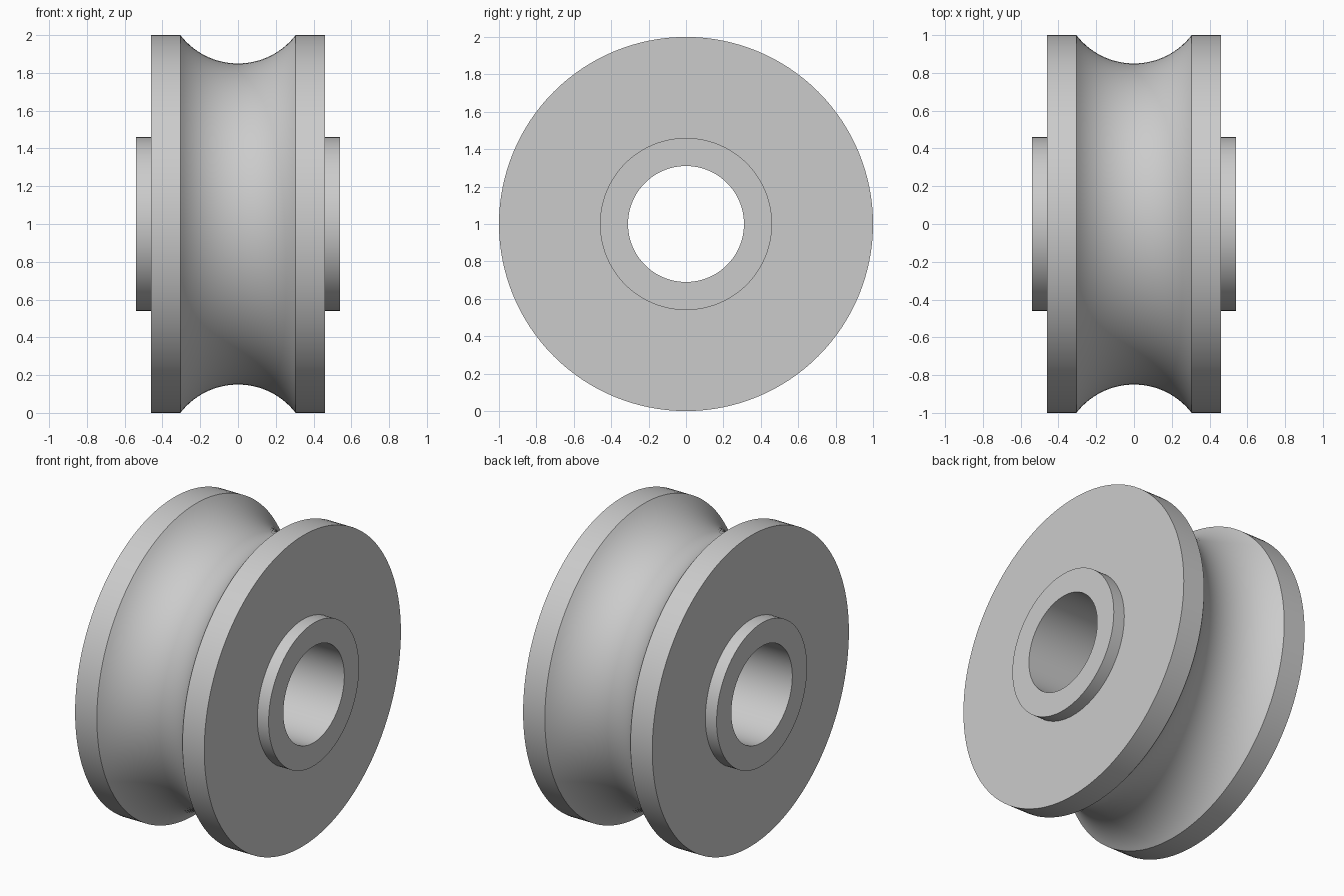
import bpy
import bmesh
import math
from mathutils import Vector, Matrix

if "Cube" in bpy.data.objects:
    bpy.data.objects.remove(bpy.data.objects["Cube"], do_unlink=True)

SEGMENTS = 128
ARC_STEPS = 32
RIM, HUB, BORE = 1.0, 0.46, 0.31          # radii
HUB_X, RIM_X, GROOVE_X = 0.54, 0.46, 0.305  # half widths
DEPTH = 0.15                               # groove depth

# Plain grey metal
grey = bpy.data.materials.new("light grey")
grey.use_nodes = True
colour = (0.6, 0.6, 0.6, 1)
grey.diffuse_color = colour
grey.node_tree.nodes["Principled BSDF"].inputs["Base Color"].default_value = colour

# Half cross-section as (x, radius), with a circular arc for the groove
arc_radius = (GROOVE_X ** 2 + DEPTH ** 2) / (2 * DEPTH)
arc_centre = RIM - DEPTH + arc_radius
half_angle = math.asin(GROOVE_X / arc_radius)
groove = []
for i in range(ARC_STEPS + 1):
    a = half_angle * (2 * i / ARC_STEPS - 1)
    groove.append((arc_radius * math.sin(a), arc_centre - arc_radius * math.cos(a)))
side = [(HUB_X, BORE), (HUB_X, HUB), (RIM_X, HUB), (RIM_X, RIM)]
profile = [(-x, r) for x, r in side] + groove + side[::-1]

# Revolve the closed section around the x axis
bm = bmesh.new()
verts = [bm.verts.new((x, 0, r)) for x, r in profile]
edges = [bm.edges.new((v, verts[(i + 1) % len(verts)])) for i, v in enumerate(verts)]
bmesh.ops.spin(bm, geom=verts + edges, cent=(0, 0, 0), axis=(1, 0, 0),
               angle=math.tau, steps=SEGMENTS, use_merge=True)
bmesh.ops.remove_doubles(bm, verts=bm.verts, dist=0.0001)
bmesh.ops.recalc_face_normals(bm, faces=bm.faces)
bmesh.ops.translate(bm, verts=bm.verts, vec=(0, 0, RIM))
mesh = bpy.data.meshes.new("grooved_roller")
bm.to_mesh(mesh)
bm.free()
mesh.materials.append(grey)

roller = bpy.data.objects.new("grooved_roller", mesh)
bpy.context.collection.objects.link(roller)
bpy.ops.object.select_all(action="DESELECT")
bpy.context.view_layer.objects.active = roller
roller.select_set(True)
bpy.ops.object.shade_smooth_by_angle(angle=math.radians(25))
